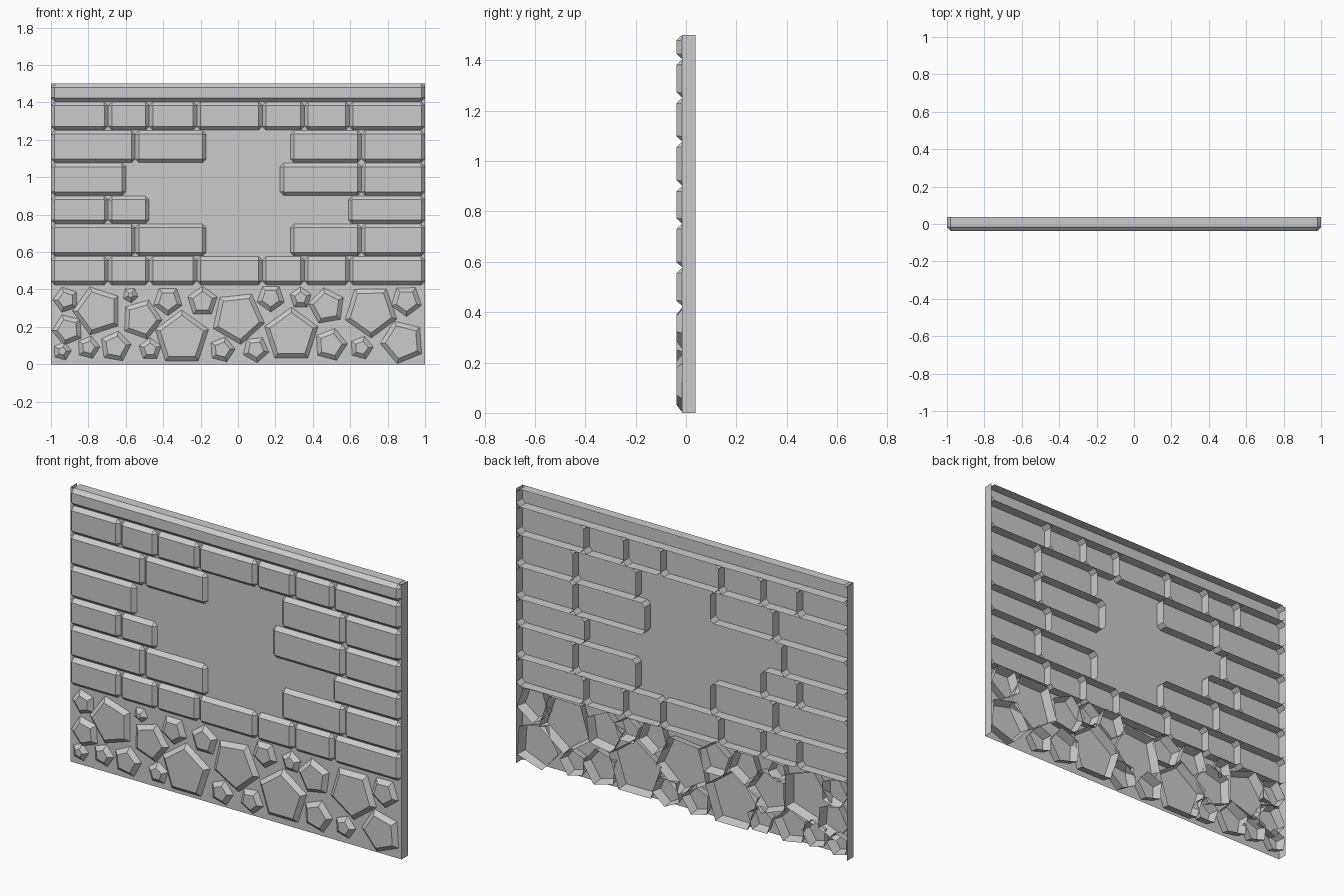
import bpy, bmesh, math

if "Cube" in bpy.data.objects:
    bpy.data.objects.remove(bpy.data.objects["Cube"])

FRONT, BASE, BACK = -0.037, -0.016, 0.037


def make(name, bm):
    bmesh.ops.recalc_face_normals(bm, faces=bm.faces)
    me = bpy.data.meshes.new(name)
    bm.to_mesh(me)
    bm.free()
    ob = bpy.data.objects.new(name, me)
    bpy.context.collection.objects.link(ob)
    return ob


def shell(name, rings):
    """Join outlines [(y, [(x, z)...])...] from back to front; cap the front only."""
    bm = bmesh.new()
    loops = [[bm.verts.new((x, y, z)) for x, z in pts] for y, pts in rings]
    n = len(loops[0])
    for a, b in zip(loops, loops[1:]):
        for i in range(n):
            j = (i + 1) % n
            bm.faces.new((a[i], a[j], b[j], b[i]))
    cap = bm.faces.new(loops[-1])
    ob = make(name, bm)
    # the shell is open behind, so make sure its face looks forward
    me = ob.data
    if me.polygons[-1].normal.y > 0:
        me.flip_normals()
    return ob


def rect(x0, x1, z0, z1, c):
    """Rectangle outline with its corners cut by c."""
    return [(x0 + c, z0), (x1 - c, z0), (x1, z0 + c), (x1, z1 - c),
            (x1 - c, z1), (x0 + c, z1), (x0, z1 - c), (x0, z0 + c)]


def brick(name, x0, x1, z0, z1):
    b = 0.02
    outer = rect(x0, x1, z0, z1, b)
    inner = rect(x0 + b, x1 - b, z0 + b, z1 - b, 0.001)
    shell(name, [(BACK, outer), (BASE, outer), (FRONT, inner)])


def stone(name, x, z, r, ang):
    def ring(rad):
        return [(min(1, max(-1, x + rad * math.cos(math.radians(ang + 72 * i)))),
                 max(0, z + rad * math.sin(math.radians(ang + 72 * i)))) for i in range(5)]
    shell(name, [(BACK, ring(r + 0.015)), (BASE, ring(r)), (FRONT, ring(r - 0.028))])


# backing panel: front sheet with two side returns, open behind
bm = bmesh.new()
profile = [(-1, BACK), (-1, BASE), (1, BASE), (1, BACK)]
lo = [bm.verts.new((x, y, 0)) for x, y in profile]
hi = [bm.verts.new((x, y, 1.5)) for x, y in profile]
for i in range(3):
    bm.faces.new((lo[i], lo[i + 1], hi[i + 1], hi[i]))
make("wall_panel", bm)

# top coping
brick("top_coping", -1, 1, 1.405, 1.5)

# brick courses: runs of joints, broken by the bare patch in the middle
full = [[-1, -.695, -.475, -.22, .13, .355, .595, 1]]
wide = [[-1, -.55, -.17], [.28, .66, 1]]
courses = [
    (1.252, 1.403, full),
    (1.078, 1.25, wide),
    (.902, 1.076, [[-1, -.60], [.225, .66, 1]]),
    (.752, .90, [[-1, -.695, -.475], [.59, 1]]),
    (.578, .75, wide),
    (.425, .576, full),
]
for r, (z0, z1, runs) in enumerate(courses):
    for run in runs:
        for x0, x1 in zip(run, run[1:]):
            brick(f"brick_course_{r + 1}", x0, x1, z0, z1)

# five-sided footing stones: x, z, radius, turn
stones = [
    (-.92, .345, .07, 36), (-.75, .285, .135, 36), (-.575, .37, .042, 60),
    (-.91, .185, .085, 40), (-.515, .24, .11, 70), (-.375, .34, .08, 54),
    (-.19, .335, .083, 90), (0, .25, .145, 60), (.175, .355, .076, 54),
    (.335, .355, .06, 90), (.475, .31, .1, 100), (.71, .285, .145, 55),
    (.90, .34, .085, 55), (-.94, .07, .05, 75), (-.80, .09, .063, 75),
    (-.655, .095, .085, 80), (-.47, .08, .062, 90), (-.30, .14, .15, 90),
    (-.085, .078, .07, 75), (.095, .08, .072, 60), (.285, .155, .15, 90),
    (.495, .105, .09, 75), (.66, .088, .064, 75), (.88, .12, .12, 40),
]
for s in stones:
    stone("footing_stone", *s)
